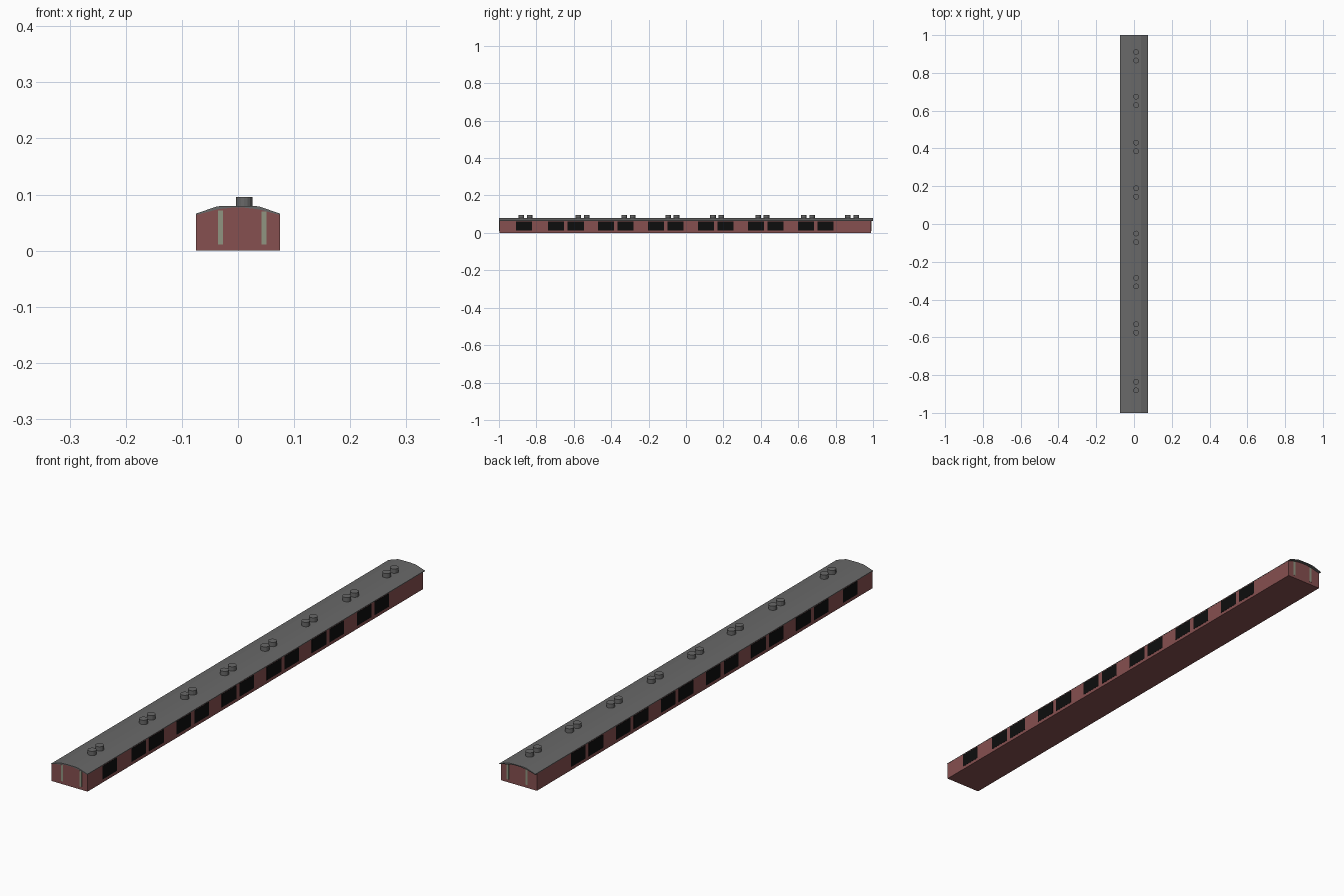
import bpy, bmesh

if "Cube" in bpy.data.objects:
    bpy.data.objects.remove(bpy.data.objects["Cube"])

def material(name, rgb):
    m = bpy.data.materials.new(name)
    m.diffuse_color = (*rgb, 1)
    m.use_nodes = True
    m.node_tree.nodes["Principled BSDF"].inputs["Base Color"].default_value = m.diffuse_color
    return m

RED = material("red_paint", (0.24, 0.08, 0.08))
ROOF = material("dark_roof", (0.14, 0.14, 0.14))
BLACK = material("black_glass", (0.004, 0.004, 0.004))
GREEN = material("grey_green", (0.28, 0.3, 0.22))

def finish(name, bm, mat):
    bmesh.ops.recalc_face_normals(bm, faces=bm.faces)
    mesh = bpy.data.meshes.new(name)
    bm.to_mesh(mesh)
    bm.free()
    ob = bpy.data.objects.new(name, mesh)
    ob.data.materials.append(mat)
    bpy.context.collection.objects.link(ob)
    return ob

def extrude_profile(name, pts, y0, y1, mat):
    bm = bmesh.new()
    face = bm.faces.new([bm.verts.new((x, y0, z)) for x, z in pts])
    ext = bmesh.ops.extrude_face_region(bm, geom=[face])
    bmesh.ops.translate(bm, vec=(0, y1 - y0, 0),
                        verts=[v for v in ext["geom"] if isinstance(v, bmesh.types.BMVert)])
    return finish(name, bm, mat)

def box(name, lo, hi, mat):
    return extrude_profile(name, [(lo[0], lo[2]), (hi[0], lo[2]), (hi[0], hi[2]), (lo[0], hi[2])],
                           lo[1], hi[1], mat)

# Long body with arched end walls
FRONT, BACK = -0.998, 0.99
arch = [(0.0745, 0.064), (0.037, 0.0735), (0.012, 0.0765)]
arch += [(-x, z) for x, z in reversed(arch)]
extrude_profile("body", [(-0.0745, 0), (0.0745, 0)] + arch, FRONT, BACK, RED)

# Faceted roof shell over the body
outer = [(-0.075, 0.066), (-0.037, 0.079), (-0.012, 0.080), (0.012, 0.080), (0.037, 0.079), (0.075, 0.066)]
inner = [(0.075, 0.0635)] + arch[1:-1] + [(-0.075, 0.0635)]
extrude_profile("roof", outer + inner, -1, 1, ROOF)

# Windows: one single, then six pairs, on both sides
centres = [-0.866]
for i in range(6):
    c = -0.642 + i * 0.267
    centres += [c - 0.0525, c + 0.0525]
for y in centres:
    for s in (-1, 1):
        x0, x1 = sorted((s * 0.073, s * 0.0751))
        box("window", (x0, y - 0.043, 0.012), (x1, y + 0.043, 0.062), BLACK)

# Vertical strips on both end walls
for x, top in ((-0.0315, 0.072), (0.0465, 0.070)):
    for y in (FRONT, BACK):
        box("end_strip", (x - 0.0045, y - 0.001, 0.011), (x + 0.0045, y + 0.001, top), GREEN)

# Paired round roof vents
for c in (-0.858, -0.553, -0.308, -0.073, 0.167, 0.408, 0.652, 0.888):
    for d in (-0.0225, 0.0225):
        bm = bmesh.new()
        bmesh.ops.create_cone(bm, cap_ends=True, segments=16, radius1=0.015, radius2=0.015, depth=0.021)
        bmesh.ops.translate(bm, verts=bm.verts, vec=(0.011, c + d, 0.0855))
        finish("roof_vent", bm, ROOF)
